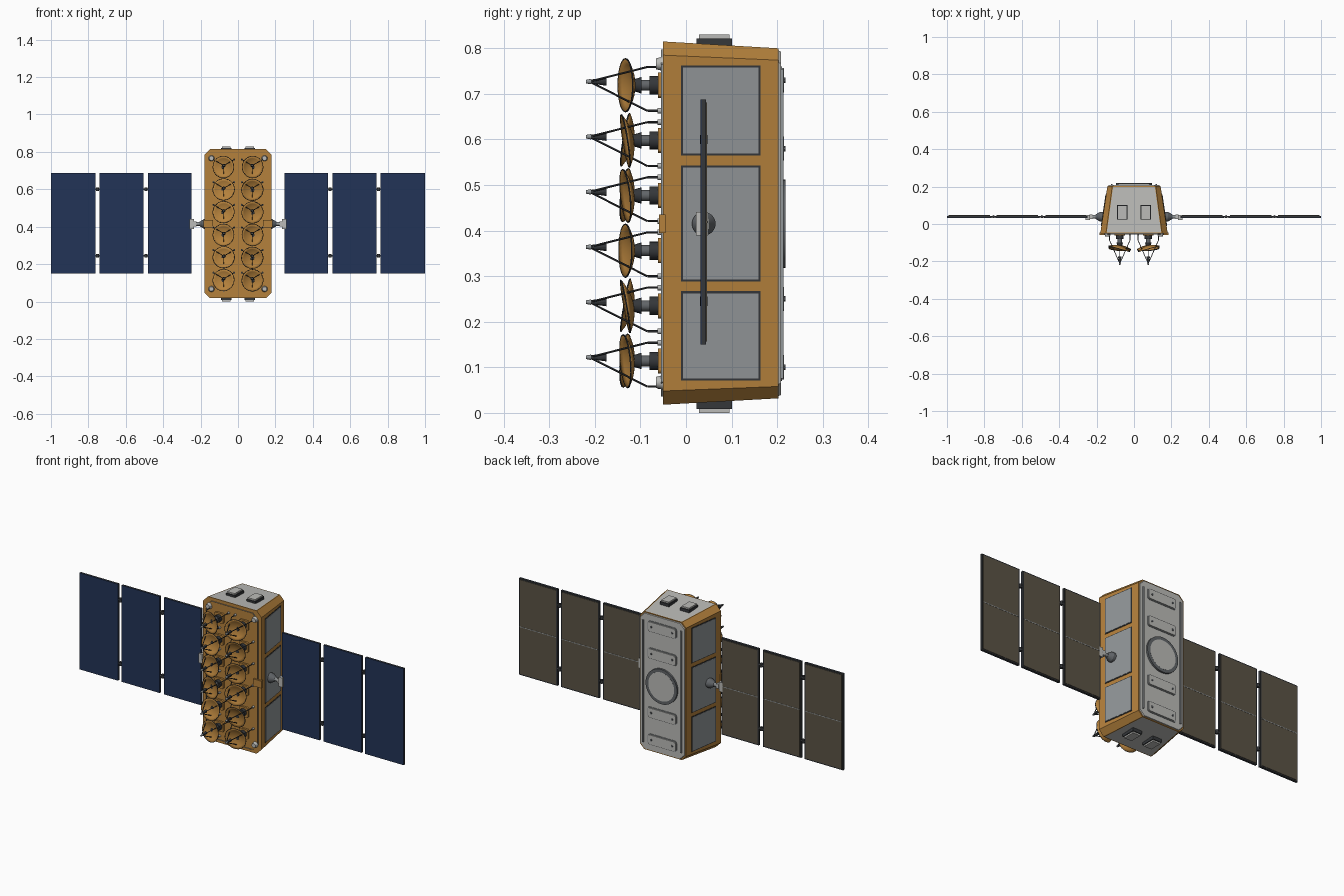
import bpy, bmesh
from math import radians, pi, sin, cos, atan2
from mathutils import Matrix, Vector

old = bpy.data.objects.get("Cube")
if old:
    bpy.data.objects.remove(old, do_unlink=True)


def material(name, r, g, b):
    m = bpy.data.materials.new(name)
    m.use_nodes = True
    m.diffuse_color = (r, g, b, 1)
    m.node_tree.nodes["Principled BSDF"].inputs["Base Color"].default_value = (r, g, b, 1)
    return m


GOLD = material("gold foil", .46, .22, .045)
LIGHT = material("light grey", .50, .50, .48)
GREY = material("panel grey", .29, .31, .32)
DARK = material("dark metal", .035, .038, .042)
STEEL = material("steel grey", .12, .13, .14)
BLUE = material("solar blue", .016, .034, .095)
BROWN = material("panel back", .105, .088, .06)


def finish(bm, name, mat, smooth=False):
    bmesh.ops.recalc_face_normals(bm, faces=bm.faces[:])
    mesh = bpy.data.meshes.new(name)
    bm.to_mesh(mesh)
    bm.free()
    ob = bpy.data.objects.new(name, mesh)
    bpy.context.collection.objects.link(ob)
    for m in (mat if isinstance(mat, list) else [mat]):
        mesh.materials.append(m)
    if smooth:
        bpy.ops.object.select_all(action='DESELECT')
        ob.select_set(True)
        bpy.context.view_layer.objects.active = ob
        bpy.ops.object.shade_smooth_by_angle(angle=radians(40))
    return ob


def box(bm, centre, size, rot=Matrix(), bevel=0):
    mat = Matrix.Translation(centre) @ rot @ Matrix.Diagonal((*size, 1))
    verts = bmesh.ops.create_cube(bm, size=1, matrix=mat)["verts"]
    if bevel:
        # round only the four edges that run along y
        edges = {e for v in verts for e in v.link_edges
                 if abs((e.verts[0].co - e.verts[1].co).normalized().y) > .9}
        bmesh.ops.bevel(bm, geom=list(edges), offset=bevel, segments=3, affect='EDGES', profile=.5)


def rod(bm, a, b, r1, r2=None, sides=16):
    a, b = Vector(a), Vector(b)
    turn = (b - a).to_track_quat('Z', 'Y').to_matrix().to_4x4()
    bmesh.ops.create_cone(bm, cap_ends=True, segments=sides, radius1=r1,
                          radius2=r1 if r2 is None else r2, depth=(b - a).length,
                          matrix=Matrix.Translation((a + b) / 2) @ turn)


def octagon(bm, y, hx, z0, z1, c):
    pts = [(hx, z0 + c), (hx, z1 - c), (hx - c, z1), (c - hx, z1),
           (-hx, z1 - c), (-hx, z0 + c), (c - hx, z0), (hx - c, z0)]
    return [bm.verts.new((x, y, z)) for x, z in pts]


def loft(bm, a, b):
    bm.faces.new(a)
    bm.faces.new(b)
    for i in range(8):
        j = (i + 1) % 8
        bm.faces.new((a[i], a[j], b[j], b[i]))


# Tapered body, with grey end panels inset in the top and bottom
FRONT, BACK, MID = -.05, .203, .415
bm = bmesh.new()
loft(bm, octagon(bm, FRONT, .18, .018, .815, .03), octagon(bm, BACK, .142, .032, .80, .026))
bmesh.ops.recalc_face_normals(bm, faces=bm.faces[:])
ends = [f for f in bm.faces if abs(f.normal.z) > .9]
bmesh.ops.inset_individual(bm, faces=ends, thickness=.006)
for f in ends:
    f.material_index = 1
finish(bm, "body", [GOLD, LIGHT])

# Back cover with rails, raised plates and a ring
bm = bmesh.new()
loft(bm, octagon(bm, BACK, .137, .037, .795, .026), octagon(bm, .208, .135, .039, .793, .026))
finish(bm, "back_cover", LIGHT)
bm = bmesh.new()
for s in (1, -1):
    box(bm, (s * .118, .21, MID), (.008, .008, .68))
finish(bm, "back_rails", GREY)
plates, seats, bolts = bmesh.new(), bmesh.new(), bmesh.new()
for z in (.73, .58, .25, .10):
    box(seats, (0, .209, z), (.178, .004, .061), bevel=.012)
    box(plates, (0, .212, z), (.17, .007, .053), bevel=.01)
    for s in (1, -1):
        rod(bolts, (s * .065, .21, z), (s * .065, .218, z), .006, sides=10)
finish(seats, "back_plate_rims", GREY)
finish(plates, "back_plates", LIGHT)
finish(bolts, "back_plate_bolts", STEEL)
bm = bmesh.new()
for r, y0, y1 in ((.097, .207, .218), (.08, .207, .2185)):
    rod(bm, (0, y0, MID), (0, y1, MID), r, sides=40)
for f in bm.faces:
    f.material_index = int(f.calc_center_median().y > .2182)
finish(bm, "back_ring", [STEEL, LIGHT], True)

# Side panels with dark borders, lying on the sloping sides
slope = atan2(.18 - .142, BACK - FRONT)
borders, panels = bmesh.new(), bmesh.new()
for s in (1, -1):
    x = s * (.18 - (.076 - FRONT) * (.18 - .142) / (BACK - FRONT))
    rot = Matrix.Rotation(s * slope, 4, 'Z')
    for z0, z1 in ((.071, .267), (.288, .543), (.565, .762)):
        box(borders, (x, .076, (z0 + z1) / 2), (.004, .176, z1 - z0), rot)
        box(panels, (x, .076, (z0 + z1) / 2), (.007, .167, z1 - z0 - .009), rot)
finish(borders, "side_panel_borders", DARK)
finish(panels, "side_panels", GREY)

# Pads on top and bottom
bases, caps = bmesh.new(), bmesh.new()
for s in (1, -1):
    for z, d in ((.808, 1), (.022, -1)):
        box(bases, (s * .063, .062, z + d * .005), (.056, .078, .018))
        box(caps, (s * .063, .062, z + d * .013), (.046, .068, .018))
finish(bases, "end_pad_bases", DARK)
finish(caps, "end_pad_caps", LIGHT)

# Front frame, corner caps and middle tabs
bm = bmesh.new()
face = bm.faces.new(octagon(bm, FRONT - .005, .16, .036, .797, .032))
bmesh.ops.inset_individual(bm, faces=[face], thickness=.02)
bm.faces.remove(face)
walls = bmesh.ops.extrude_face_region(bm, geom=bm.faces[:])["geom"]
bmesh.ops.translate(bm, verts=[v for v in walls if isinstance(v, bmesh.types.BMVert)], vec=(0, .006, 0))
finish(bm, "front_frame", GREY)
caps, tabs = bmesh.new(), bmesh.new()
for s in (1, -1):
    for z in (.067, .766):
        rod(caps, (s * .142, FRONT, z), (s * .142, -.066, z), .016, .012)
    box(tabs, (s * .16, -.052, MID), (.05, .014, .04))
finish(caps, "corner_caps", LIGHT, True)
finish(tabs, "front_tabs", GOLD)

# Dish antennas: mounts, bowls, rims, feed legs and feed tips
R, RINGS, SIDES = .058, 5, 28
bowls, rims, legs, feet = (bmesh.new() for _ in range(4))
bases, mounts, necks, tips = (bmesh.new() for _ in range(4))
tilts = [(0, 16), (9, 5), (6, 10), (0, 14), (10, 3), (5, 11)]
for s in (1, -1):
    for row, (pitch, yaw) in enumerate(tilts):
        x, z = s * .076, .727 - .121 * row
        hub = z - .008
        box(bases, (x, -.055, hub), (.055, .012, .055), bevel=.008)
        rod(mounts, (x, -.06, hub), (x, -.08, hub), .02)
        rod(necks, (x, -.08, hub), (x, -.098, hub), .012)
        rod(mounts, (x, -.098, hub), (x, -.118, hub), .018, .012)
        place = (Matrix.Translation((x, -.125, hub)) @ Matrix.Rotation(radians(s * yaw), 4, 'Z')
                 @ Matrix.Rotation(radians(s * pitch + 90), 4, 'X'))
        loops = []
        for k in range(RINGS + 1):
            t = max(k / RINGS, .04)
            loops.append([bowls.verts.new(place @ Vector((R * t * cos(a), R * t * sin(a), .017 * t * t - .009)))
                          for a in (2 * pi * i / SIDES for i in range(SIDES))])
        bowls.faces.new(loops[0])
        for a, b in zip(loops, loops[1:]):
            for i in range(SIDES):
                j = (i + 1) % SIDES
                bowls.faces.new((a[i], a[j], b[j], b[i]))
        edge = [v.co.copy() for v in loops[-1]]
        for i in range(SIDES):
            rod(rims, edge[i - 1], edge[i], .0018, sides=6)
        tip = Vector((x, -.212, z))
        for ang in (30, 150, 270):
            dx, dz = .064 * cos(radians(ang)), .064 * sin(radians(ang))
            knee = Vector((x + dx, -.085, z + dz))
            foot = Vector((x + dx, FRONT, z + dz))
            rod(legs, tip, knee, .0022, sides=6)
            rod(legs, knee, foot, .0025, sides=6)
            rod(feet, foot, foot + Vector((0, -.012, 0)), .006, sides=10)
        rod(legs, tip, (x, -.175, z), .004, .009, 12)
        rod(tips, tip + Vector((0, .004, 0)), tip + Vector((0, -.007, 0)), .006, .004, 10)
dish = finish(bowls, "dish_bowls", GOLD, True)
shell = dish.modifiers.new("thickness", 'SOLIDIFY')
shell.thickness, shell.offset = .003, 0
finish(rims, "dish_rims", DARK)
finish(legs, "feed_legs", DARK)
finish(feet, "feed_feet", LIGHT, True)
finish(tips, "feed_tips", GREY, True)
finish(bases, "dish_bases", GOLD)
finish(mounts, "dish_mounts", DARK, True)
finish(necks, "dish_necks", STEEL, True)

# Solar wings: blue front, dark frame, brown back with a centre strip
Y, Z0, Z1 = .039, .15, .688
ZC, H = (Z0 + Z1) / 2, Z1 - Z0
cells, frames, backs, strips, hinges, pins = (bmesh.new() for _ in range(6))
for s in (1, -1):
    for x0, x1 in ((.249, .48), (.505, .741), (.763, 1)):
        x, w = s * (x0 + x1) / 2, x1 - x0
        box(cells, (x, Y - .006, ZC), (w, .003, H))
        box(frames, (x, Y, ZC), (w, .01, H))
        box(backs, (x, Y + .0055, ZC), (w - .014, .003, H - .014))
        box(strips, (x, Y + .007, ZC), (w - .014, .002, .004))
    for x in (.4925, .752):
        for z in (.60, .245):
            rod(hinges, (s * x, Y, z - .01), (s * x, Y, z + .01), .008, sides=12)
            rod(pins, (s * (x - .02), Y, z), (s * (x + .02), Y, z), .004, sides=8)
finish(cells, "solar_cells", BLUE)
finish(frames, "solar_frames", DARK)
finish(backs, "solar_backs", BROWN)
finish(strips, "solar_back_strips", GREY)
finish(hinges, "wing_hinges", DARK, True)
finish(pins, "wing_hinge_pins", STEEL, True)

# Wing booms: domed joint, arm and end bracket
joints, arms, brackets = bmesh.new(), bmesh.new(), bmesh.new()
for s in (1, -1):
    rod(joints, (s * .16, Y, MID), (s * .182, Y, MID), .026, sides=24)
    rod(joints, (s * .182, Y, MID), (s * .205, Y, MID), .026, .012, 24)
    rod(arms, (s * .2, Y, MID), (s * .24, Y, MID), .01)
    box(brackets, (s * .229, Y, MID), (.016, .022, .026))
    box(brackets, (s * .247, Y - .004, MID), (.022, .026, .052))
finish(joints, "boom_joints", STEEL, True)
finish(arms, "boom_arms", GREY, True)
finish(brackets, "boom_brackets", LIGHT)
